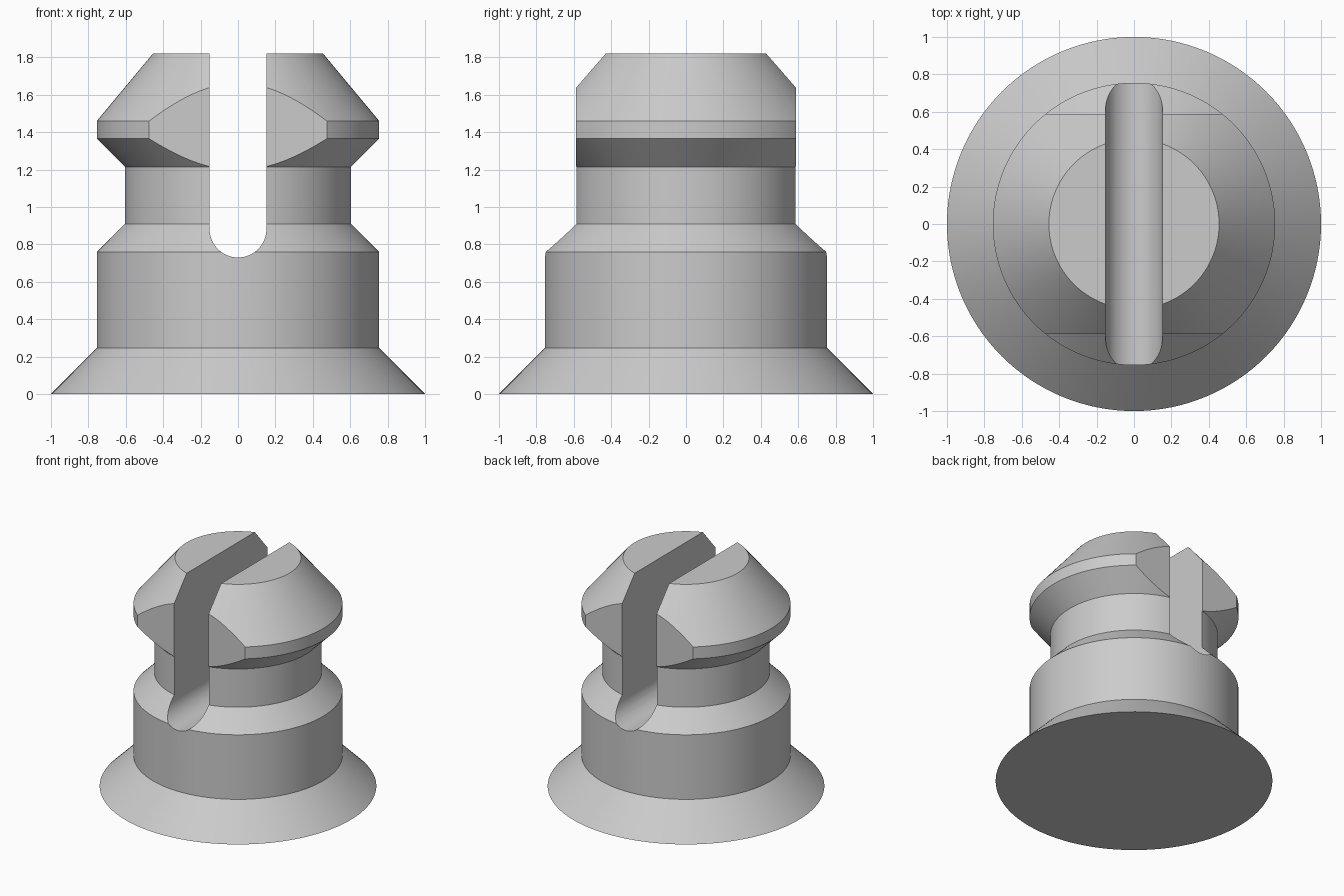
import bpy, bmesh, math

if "Cube" in bpy.data.objects:
    bpy.data.objects.remove(bpy.data.objects["Cube"])

SLOT = 0.152      # half width of the slot
SLOT_Z = 0.882    # centre of the round slot bottom
FLAT_Y = 0.587    # distance of the head flats from the axis


def new_object(name, bm):
    bmesh.ops.recalc_face_normals(bm, faces=bm.faces)
    mesh = bpy.data.meshes.new(name)
    bm.to_mesh(mesh)
    bm.free()
    obj = bpy.data.objects.new(name, mesh)
    bpy.context.collection.objects.link(obj)
    return obj


def lathe(name, profile, steps=128):
    """Solid of revolution with flat caps."""
    bm = bmesh.new()
    rings = [[bm.verts.new((r * math.cos(math.tau * i / steps),
                            r * math.sin(math.tau * i / steps), z))
              for i in range(steps)] for r, z in profile]
    for a, b in zip(rings, rings[1:]):
        for i in range(steps):
            j = (i + 1) % steps
            bm.faces.new((a[i], a[j], b[j], b[i]))
    bm.faces.new(rings[0][::-1])
    bm.faces.new(rings[-1])
    return new_object(name, bm)


def prism(name, outline, y0, y1):
    """Extrude an (x, z) outline along y."""
    bm = bmesh.new()
    face = bm.faces.new([bm.verts.new((x, y0, z)) for x, z in outline])
    ext = bmesh.ops.extrude_face_region(bm, geom=[face])
    verts = [v for v in ext["geom"] if isinstance(v, bmesh.types.BMVert)]
    bmesh.ops.translate(bm, verts=verts, vec=(0, y1 - y0, 0))
    return new_object(name, bm)


# Flared base, collar, neck and chamfered head
plug = lathe("slotted_plug", [(1, 0), (0.755, 0.245), (0.755, 0.76), (0.605, 0.91),
                              (0.605, 1.215), (0.755, 1.365), (0.755, 1.46), (0.455, 1.82)])

# Round-bottomed slot through the head and neck
arc = [(SLOT * math.cos(math.pi + math.pi * i / 32),
        SLOT_Z + SLOT * math.sin(math.pi + math.pi * i / 32)) for i in range(33)]
cutters = [prism("slot_cutter", arc + [(SLOT, 2.2), (-SLOT, 2.2)], -1.2, 1.2)]

# Flats on the front and back of the head
box = [(-1, 1.1), (1, 1.1), (1, 2.2), (-1, 2.2)]
for side in (-1, 1):
    cutters.append(prism("flat_cutter", box, side * FLAT_Y, side * 1.2))

bpy.context.view_layer.objects.active = plug
plug.select_set(True)
for cutter in cutters:
    cutter.hide_render = True
    mod = plug.modifiers.new("cut", "BOOLEAN")
    mod.operation = "DIFFERENCE"
    mod.solver = "EXACT"
    mod.object = cutter
    bpy.ops.object.modifier_apply(modifier=mod.name)
    bpy.data.objects.remove(cutter)

# Plain grey plastic, smooth with crisp edges
grey = bpy.data.materials.new("grey")
grey.diffuse_color = (0.6, 0.6, 0.6, 1)
grey.use_nodes = True
grey.node_tree.nodes["Principled BSDF"].inputs["Base Color"].default_value = grey.diffuse_color
plug.data.materials.clear()
plug.data.materials.append(grey)
for poly in plug.data.polygons:
    poly.material_index = 0
bpy.ops.object.shade_smooth_by_angle(angle=math.radians(25))
